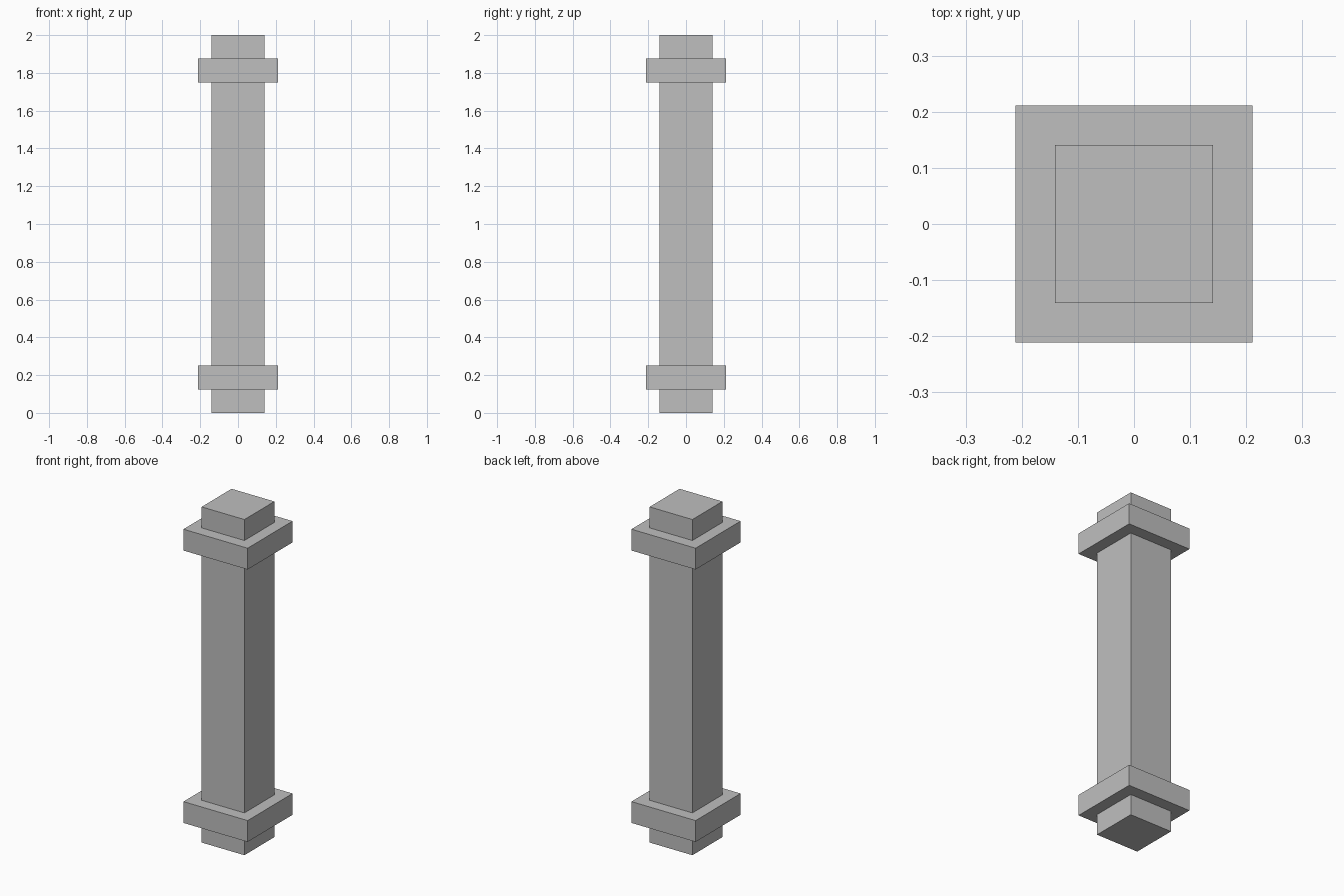
import bpy

# Remove the default cube
default = bpy.data.objects.get("Cube")
if default:
    bpy.data.objects.remove(default, do_unlink=True)

# Single stone colour
stone = bpy.data.materials.new("grey_stone")
stone.use_nodes = True
colour = (0.52, 0.52, 0.52, 1.0)
stone.diffuse_color = colour
stone.node_tree.nodes["Principled BSDF"].inputs["Base Color"].default_value = colour


def block(name, width, bottom, top):
    """Square block centred on the pillar axis."""
    bpy.ops.mesh.primitive_cube_add(size=1, location=(0, 0, (bottom + top) / 2))
    obj = bpy.context.object
    obj.name = name
    obj.scale = (width, width, top - bottom)
    bpy.ops.object.transform_apply(location=False, rotation=False, scale=True)
    obj.data.materials.append(stone)
    return obj


HEIGHT = 2.0
SHAFT_WIDTH = 0.282
COLLAR_WIDTH = SHAFT_WIDTH * 1.5
COLLAR_BOTTOM, COLLAR_TOP = 0.125, 0.252

# Full-height shaft with a matching collar near each end
block("shaft", SHAFT_WIDTH, 0, HEIGHT)
block("lower_collar", COLLAR_WIDTH, COLLAR_BOTTOM, COLLAR_TOP)
block("upper_collar", COLLAR_WIDTH, HEIGHT - COLLAR_TOP, HEIGHT - COLLAR_BOTTOM)
